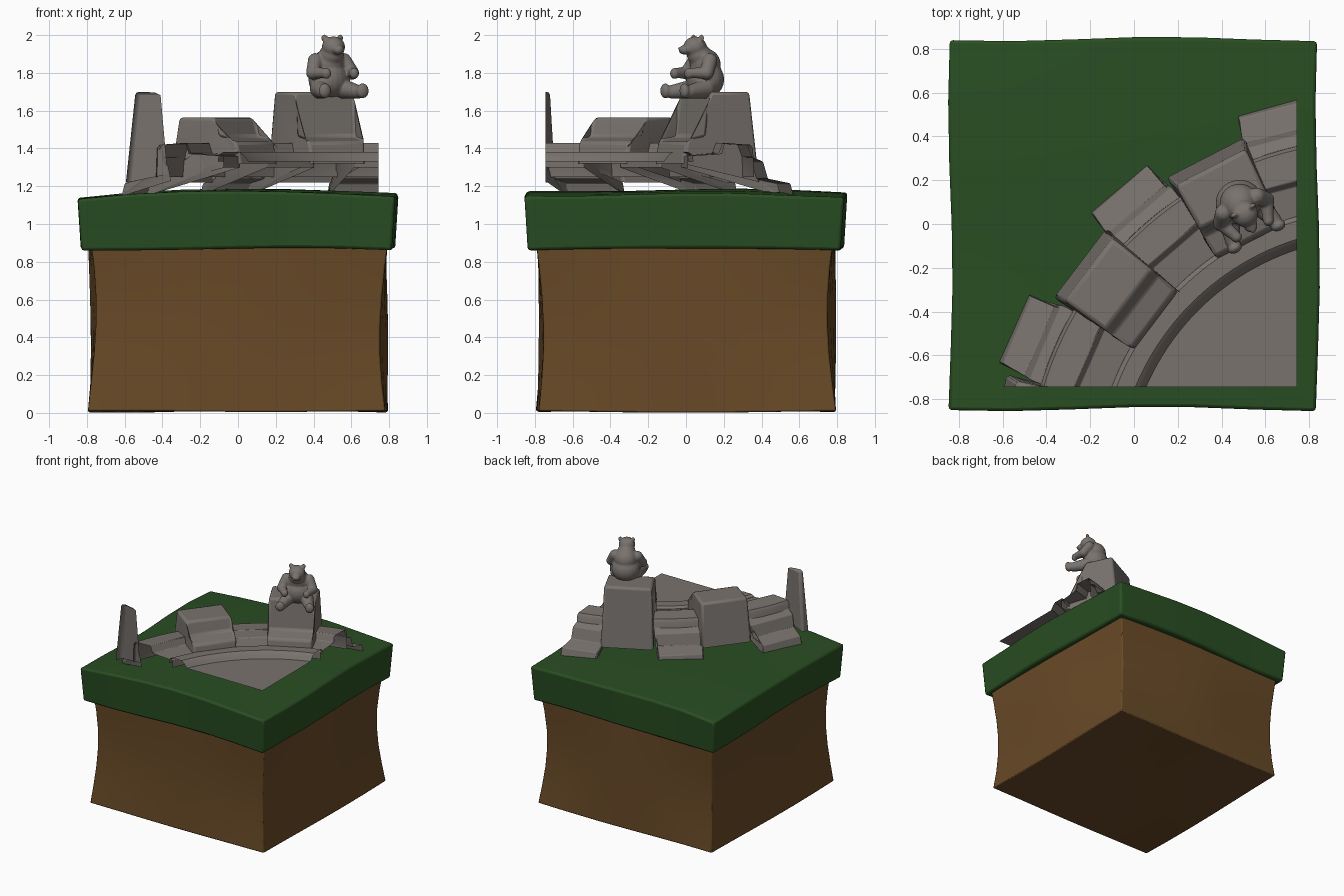
import bpy, bmesh, math
from math import sin, cos, pi, radians
from mathutils import Vector, Matrix

if "Cube" in bpy.data.objects:
    bpy.data.objects.remove(bpy.data.objects["Cube"])

CX, CY, CUT = 1.1, -1.2, 0.745      # centre of the stone ring, cut planes


def material(name, rgb):
    m = bpy.data.materials.new(name)
    m.diffuse_color = (*rgb, 1)
    m.use_nodes = True
    m.node_tree.nodes["Principled BSDF"].inputs["Base Color"].default_value = m.diffuse_color
    return m


STONE = material("stone", (0.19, 0.17, 0.155))
GRASS = material("grass", (0.022, 0.075, 0.016))
DIRT = material("dirt", (0.14, 0.068, 0.02))


def finish(bm, name, mat, bevel=0, angle=30):
    bmesh.ops.recalc_face_normals(bm, faces=bm.faces)
    me = bpy.data.meshes.new(name)
    bm.to_mesh(me)
    bm.free()
    ob = bpy.data.objects.new(name, me)
    bpy.context.collection.objects.link(ob)
    me.materials.append(mat)
    bpy.ops.object.select_all(action='DESELECT')
    ob.select_set(True)
    bpy.context.view_layer.objects.active = ob
    bpy.ops.object.shade_smooth_by_angle(angle=radians(angle))
    if bevel:
        b = ob.modifiers.new("soft_edges", 'BEVEL')
        b.width, b.segments, b.limit_method = bevel, 2, 'ANGLE'
        b.angle_limit = radians(35)
    return ob


def trim(bm):
    for co, no in (((CUT, 0, 0), (1, 0, 0)), ((0, -CUT, 0), (0, -1, 0))):
        geom = bm.verts[:] + bm.edges[:] + bm.faces[:]
        bmesh.ops.bisect_plane(bm, geom=geom, plane_co=co, plane_no=no, clear_outer=True)


def rough_block(name, mat, shape, bevel):
    """Subdivided cube whose points are remapped by shape(x, y, t)."""
    bm = bmesh.new()
    bmesh.ops.create_cube(bm, size=2)
    bmesh.ops.subdivide_edges(bm, edges=bm.edges[:], cuts=5, use_grid_fill=True)
    for v in bm.verts:
        v.co = shape(v.co.x, v.co.y, (v.co.z + 1) / 2)
    return finish(bm, name, mat, bevel, 15)


def dirt_shape(x, y, t):
    pinch = 0.035 * sin(pi * t) * abs(x * y)
    s = 0.787 - pinch
    z = t * 0.92 + (1 - t) * (0.008 + 0.008 * sin(3 * x + 1) * cos(2 * y))
    return Vector((x * s + 0.008 * sin(4 * t + 2 * y) * abs(x),
                   y * s + 0.008 * sin(3 * t + 2 * x) * abs(y), z))


def grass_shape(x, y, t):
    s = 0.822 + 0.018 * t
    wx, wy = 0.01 * sin(3.5 * y + 2.5), 0.01 * sin(3.6 * x + 1)
    top = 1.183 - 0.035 * x * x * (1 - 0.3 * x) - 0.012 * y * y + 0.006 * sin(4 * y + x)
    low = 0.88 - 0.01 * (x * x + y * y) + 0.006 * sin(3 * x)
    return Vector((x * s + wx, y * (s + 0.006) + wy, low + (top - low) * t))


rough_block("dirt_block", DIRT, dirt_shape, 0.008)
rough_block("grass_slab", GRASS, grass_shape, 0.015)


def stone(name, deg, pts, bevel=0.018):
    """Open-bottomed stone: profile of (radius, z, half width) placed on the ring."""
    a = radians(deg)
    rad, tan = Vector((cos(a), sin(a), 0)), Vector((sin(a), -cos(a), 0))
    bm = bmesh.new()
    rows = []
    for side in (-1, 1):
        rows.append([bm.verts.new(Vector((CX, CY, z)) + rad * r + tan * (w * side))
                     for r, z, w in pts])
    for i in range(len(pts) - 1):
        bm.faces.new((rows[0][i], rows[0][i + 1], rows[1][i + 1], rows[1][i]))
    sides = [bm.faces.new(row) for row in rows]
    bmesh.ops.triangulate(bm, faces=sides)
    bmesh.ops.dissolve_limit(bm, angle_limit=radians(4), verts=bm.verts[:], edges=bm.edges[:])
    trim(bm)
    return finish(bm, name, STONE, bevel, 35)


def low_profile():
    return [(1.80, 1.15, .17), (1.785, 1.215, .165), (1.67, 1.24, .18), (1.645, 1.33, .185),
            (1.59, 1.355, .185), (1.565, 1.42, .185), (1.44, 1.43, .175),
            (1.42, 1.375, .175), (1.26, 1.36, .165), (1.26, 1.30, .165)]


def tall_profile(top, dr=0, w=0):
    return [(1.69 + dr, 1.22, .20 + w), (1.64 + dr, top, .18 + w), (1.41 + dr, top, .175 + w),
            (1.38 + dr, 1.46, .18 + w), (1.265, 1.435, .17 + w), (1.245, 1.32, .165 + w)]


# Ring of alternating stepped and tall stones
STEP = 360 / 14
for i in range(3):
    stone("stepped_stone", 104.9 + STEP * i, low_profile())
for deg, prof in ((117.2, tall_profile(1.70)), (142.8, tall_profile(1.565)),
                  (168.6, tall_profile(1.70, .06, -.03))):
    stone("tall_stone", deg, prof)


def arc_band(name, profile, a0, a1, n):
    bm = bmesh.new()
    rings = []
    for i in range(n + 1):
        a = radians(a0 + (a1 - a0) * i / n)
        rings.append([bm.verts.new((CX + r * cos(a), CY + r * sin(a), z)) for r, z in profile])
    for p, q in zip(rings, rings[1:]):
        for j in range(len(profile) - 1):
            bm.faces.new((p[j], p[j + 1], q[j + 1], q[j]))
    trim(bm)
    return finish(bm, name, STONE, 0, 35)


# Ledge joining the stones, inner rim and flat pool surface
arc_band("ledge", [(1.60, 1.25), (1.595, 1.40), (1.58, 1.42), (1.45, 1.425), (1.435, 1.37),
                   (1.29, 1.36)], 95, 172, 30)
arc_band("inner_rim", [(1.29, 1.33), (1.285, 1.365), (1.265, 1.38), (1.185, 1.38),
                       (1.165, 1.365), (1.155, 1.35), (1.14, 1.33)], 95, 172, 36)
bm = bmesh.new()
bmesh.ops.create_circle(bm, cap_ends=True, segments=112, radius=1.15,
                        matrix=Matrix.Translation((CX, CY, 1.33)))
trim(bm)
finish(bm, "pool_surface", STONE)


# Seated bear: overlapping ellipsoids fused into one skin
bm = bmesh.new()


def blob(x, y, z, rx, ry, rz, tilt=0):
    m = (Matrix.Translation((x, y, z)) @ Matrix.Rotation(radians(tilt), 4, 'X')
         @ Matrix.Diagonal((rx, ry, rz, 1)))
    bmesh.ops.create_uvsphere(bm, u_segments=20, v_segments=12, radius=1, matrix=m)


def limb(p, q, r0, r1, n=7):
    p, q = Vector(p), Vector(q)
    for i in range(n):
        t = i / (n - 1)
        r = r0 + (r1 - r0) * t
        blob(*p.lerp(q, t), r, r, r)


blob(0, .015, 1.765, .108, .10, .10)             # belly
blob(0, .015, 1.845, .088, .082, .085, 20)       # chest
blob(0, -.02, 1.895, .066, .066, .06)            # neck
blob(0, -.045, 1.937, .062, .062, .056)          # head
blob(0, -.105, 1.922, .032, .034, .026)          # muzzle
blob(0, -.135, 1.929, .012, .010, .009)          # nose
for s in (-1, 1):
    blob(s * .047, -.03, 1.985, .019, .012, .019)             # ear
    limb((s * .085, 0, 1.865), (s * .118, -.035, 1.80), .04, .036)     # upper arm
    limb((s * .118, -.035, 1.80), (s * .085, -.115, 1.80), .034, .026)  # forearm
    blob(s * .082, -.125, 1.797, .026, .024, .03)             # paw
    limb((s * .07, -.02, 1.715), (s * .105, -.13, 1.70), .052, .036)   # leg
    blob(s * .112, -.165, 1.705, .035, .024, .04)             # foot
bm.transform(Matrix.Translation((.485, .088, 0)) @ Matrix.Rotation(radians(27), 4, 'Z'))
bear = finish(bm, "seated_bear", STONE, 0, 180)
skin = bear.modifiers.new("fuse", 'REMESH')
skin.mode, skin.voxel_size, skin.use_smooth_shade = 'VOXEL', 0.007, True
sm = bear.modifiers.new("soften", 'SMOOTH')
sm.factor, sm.iterations = 0.5, 4
